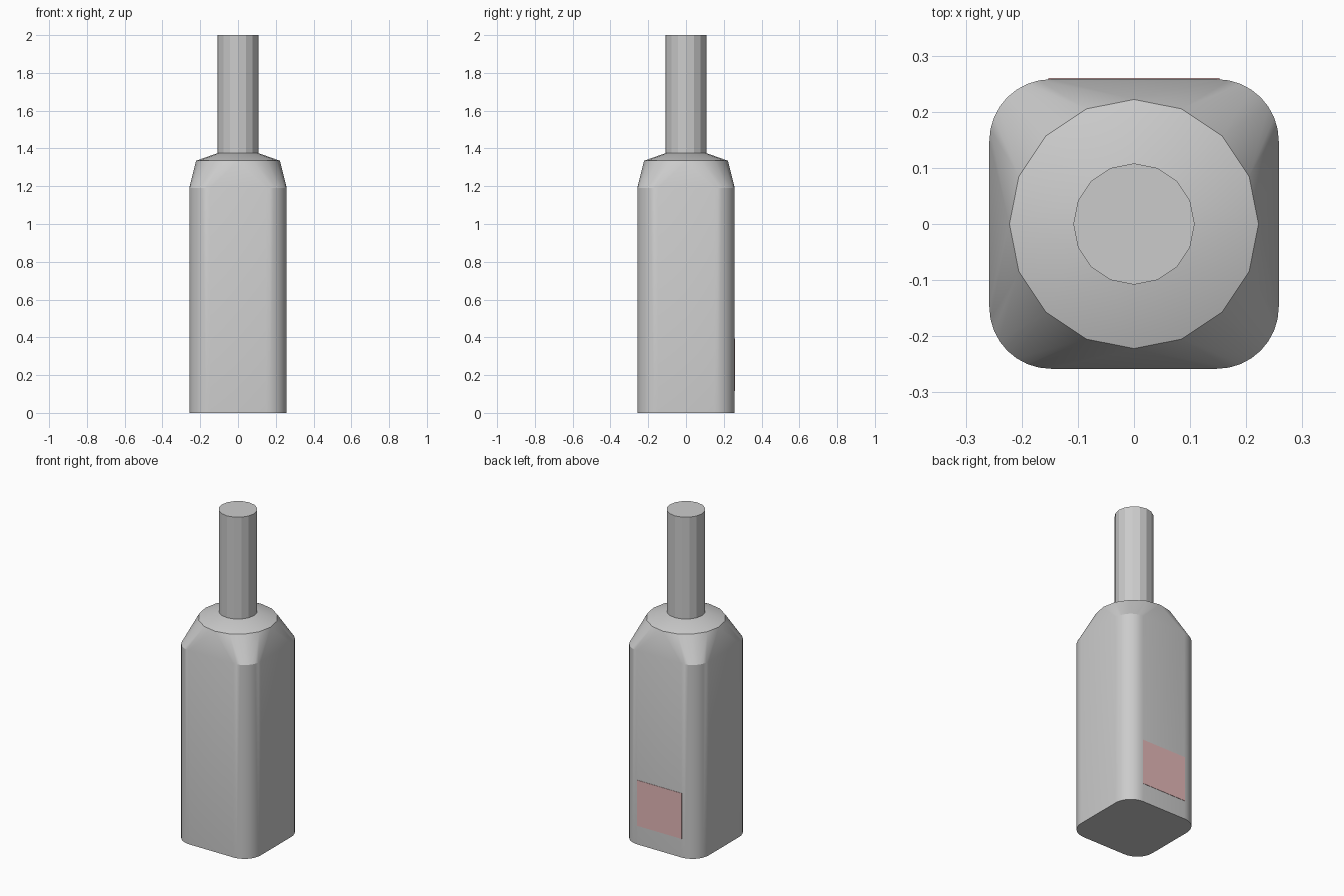
import bpy, bmesh, math

if "Cube" in bpy.data.objects:
    bpy.data.objects.remove(bpy.data.objects["Cube"], do_unlink=True)


def make_material(name, rgb):
    mat = bpy.data.materials.new(name)
    mat.use_nodes = True
    mat.diffuse_color = (*rgb, 1)
    mat.node_tree.nodes["Principled BSDF"].inputs["Base Color"].default_value = (*rgb, 1)
    return mat


def circle(radius, z, sides=16):
    return [(radius * math.cos(math.tau * i / sides),
             radius * math.sin(math.tau * i / sides), z) for i in range(sides)]


def rounded_square(half, radius, z, steps=8):
    points = []
    for corner in range(4):
        mid = math.radians(45 + 90 * corner)
        cx = math.copysign(half - radius, math.cos(mid))
        cy = math.copysign(half - radius, math.sin(mid))
        for i in range(steps + 1):
            a = math.pi / 2 * (corner + i / steps)
            points.append((cx + radius * math.cos(a), cy + radius * math.sin(a), z))
    return points


def hull_object(name, rings, mat):
    """Wrap a stack of convex rings and merge the flat triangles."""
    bm = bmesh.new()
    for ring in rings:
        for p in ring:
            bm.verts.new(p)
    bmesh.ops.convex_hull(bm, input=bm.verts[:])
    bmesh.ops.dissolve_limit(bm, angle_limit=0.01, verts=bm.verts[:], edges=bm.edges[:])
    bmesh.ops.recalc_face_normals(bm, faces=bm.faces[:])
    mesh = bpy.data.meshes.new(name)
    bm.to_mesh(mesh)
    bm.free()
    mesh.materials.append(mat)
    obj = bpy.data.objects.new(name, mesh)
    bpy.context.collection.objects.link(obj)
    bpy.ops.object.select_all(action="DESELECT")
    obj.select_set(True)
    bpy.context.view_layer.objects.active = obj
    bpy.ops.object.shade_smooth_by_angle(angle=math.radians(20))
    return obj


grey = make_material("grey", (0.6, 0.6, 0.6))
pink = make_material("pink", (0.78, 0.48, 0.48))

# Square body, faceted shoulder and shallow cone
HALF, CORNER = 0.258, 0.11
hull_object("bottle_body", [
    rounded_square(HALF, CORNER, 0),
    rounded_square(HALF, CORNER, 1.19),
    circle(0.222, 1.335),
    circle(0.108, 1.375),
], grey)

# Straight neck
hull_object("bottle_neck", [circle(0.108, 1.37), circle(0.108, 2)], grey)

# Thin label on the back
w = 0.152
corners = [(-w, 0.115), (w, 0.115), (w, 0.395), (-w, 0.395)]
hull_object("back_label", [[(x, y, z) for x, z in corners]
                           for y in (HALF - 0.002, HALF + 0.002)], pink)
